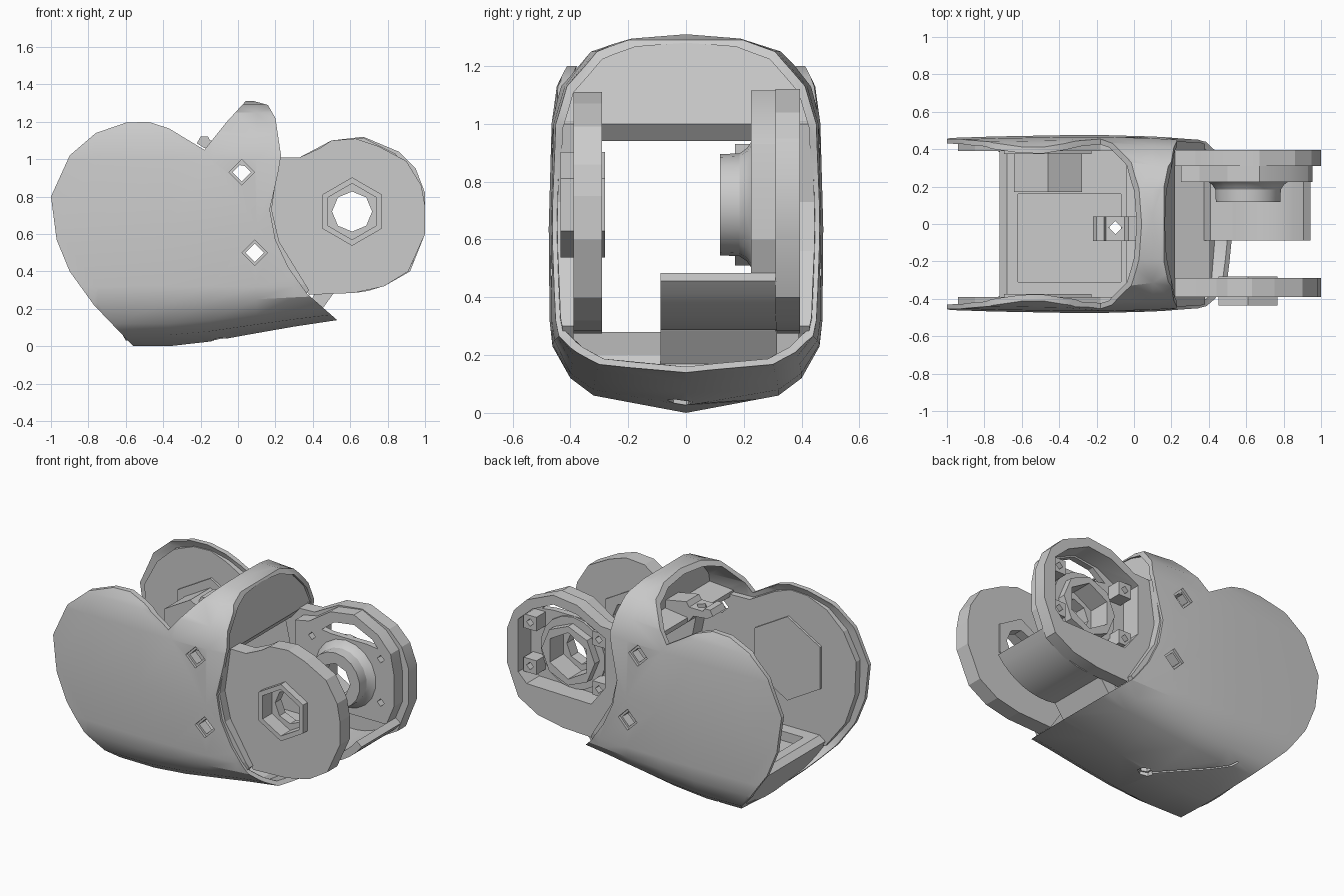
import bpy, bmesh
from math import sin, cos, radians, pi

if "Cube" in bpy.data.objects:
    bpy.data.objects.remove(bpy.data.objects["Cube"])


def make(name, verts, faces):
    me = bpy.data.meshes.new(name)
    me.from_pydata(verts, [], faces)
    bm = bmesh.new()
    bm.from_mesh(me)
    bmesh.ops.recalc_face_normals(bm, faces=bm.faces)
    bm.to_mesh(me)
    bm.free()
    ob = bpy.data.objects.new(name, me)
    bpy.context.scene.collection.objects.link(ob)
    return ob


def loft(name, loops):
    n = len(loops[0])
    faces = [list(range(n)), list(range((len(loops) - 1) * n, len(loops) * n))]
    for s in range(len(loops) - 1):
        for i in range(n):
            j = (i + 1) % n
            faces.append([s * n + i, s * n + j, s * n + n + j, s * n + n + i])
    return make(name, [v for l in loops for v in l], faces)


def prism(name, pts, y0, y1):
    return loft(name, [[(x, y, z) for x, z in pts] for y in (y0, y1)])


def box(name, x0, x1, y0, y1, z0, z1):
    return prism(name, [(x0, z0), (x1, z0), (x1, z1), (x0, z1)], y0, y1)


def ngon(cx, cz, r, n):
    return [(cx + r * cos(pi / 2 + 2 * pi * i / n), cz + r * sin(pi / 2 + 2 * pi * i / n)) for i in range(n)]


def boolean(ob, tool, op='DIFFERENCE'):
    m = ob.modifiers.new("cut", 'BOOLEAN')
    m.object, m.operation, m.solver = tool, op, 'EXACT'
    bpy.context.view_layer.objects.active = ob
    bpy.ops.object.modifier_apply(modifier=m.name)
    bpy.data.objects.remove(tool)


def smooth(ob, angle=30):
    bpy.ops.object.select_all(action='DESELECT')
    ob.select_set(True)
    bpy.context.view_layer.objects.active = ob
    bpy.ops.object.shade_smooth_by_angle(angle=radians(angle))


def hull(ky, kz):
    """Solid of the rounded body section, lofted along x (top width and keel height vary)."""
    loops = []
    for x, w, s, b in [(-1.1, .39, .96, 0), (-.75, .39, .985, 0), (-.37, .39, 1, 0),
                       (-.15, .345, 1, .025), (.1, .32, .985, .07), (.3, .31, .96, .105), (.6, .3, .93, .15)]:
        half = [(.19, 1.295), (w, 1.25), (.33 + .3 * w, 1.13), (.465, 1.0), (.475, .64), (.472, .32),
                (.462, .23 + .3 * b), (.4, .12 + .7 * b), (.32, .06 + .8 * b)]
        sec = [(0, 1.31)] + half + [(0, b)] + [(-y, z) for y, z in reversed(half)]
        loops.append([(x, y * ky * s, .66 + (z - .66) * kz) for y, z in sec])
    return loft("hull", loops)


HOLES = [(.02, .93), (.09, .5)]
SCREW = (-.1, -.02)


def side_holes(ob, r, y0, y1):
    for x, z in HOLES:
        boolean(ob, prism("cutter", ngon(x, z, r, 4), y0, y1))


def screw_hole(ob, r, n, z0, z1):
    boolean(ob, loft("cutter", [[(SCREW[0] + a, SCREW[1] + b, z) for a, b in ngon(0, 0, r, n)] for z in (z0, z1)]))


# outer shell: hull trimmed to the side outline, then hollowed
outline = [(-1, .8), (-.9, 1.02), (-.76, 1.14), (-.6, 1.195), (-.48, 1.2), (-.37, 1.165), (-.18, 1.05),
           (-.06, 1.2), (.05, 1.32), (.16, 1.29), (.2, 1.22), (.23, 1.02), (.215, .93), (.17, .73),
           (.2, .57), (.27, .42), (.37, .28), (.53, .14), (.53, -.05), (-.51, -.05), (-.56, 0), (-.77, .22),
           (-.9, .4), (-.97, .57)]
shell = prism("outer_shell", outline, -.6, .6)
boolean(shell, hull(1, 1), 'INTERSECT')
boolean(shell, hull(.945, .955))
side_holes(shell, .068, -.6, .6)
screw_hole(shell, .045, 6, -.1, .2)
# thin diagonal slit in the belly
boolean(shell, loft("cutter", [[(-.1, -.02, z), (-.49, .345, z), (-.483, .353, z), (-.093, -.012, z)]
                               for z in (-.1, .2)]))
smooth(shell)

# inner side liners with the left joint bosses
liner = [(-.93, .6), (-.94, .82), (-.85, .99), (-.73, 1.1), (-.59, 1.155), (-.47, 1.16), (-.36, 1.12),
         (-.18, 1.02), (.22, 1.01), (.18, .73), (.22, .56), (.38, .3), (.3, .2), (-.72, .22), (-.86, .4)]
for side, s in (("front", -1), ("back", 1)):
    ob = prism(side + "_liner", liner, *sorted((s * .39, s * .48)))
    boolean(ob, hull(.965, .97), 'INTERSECT')
    side_holes(ob, .05, -.6, .6)
    prism(side + "_joint_pad", ngon(-.46, .72, .27, 6), *sorted((s * .375, s * .42)))
prism("back_joint_boss", ngon(-.46, .72, .21, 6), .17, .41)

# floor with sunken tray
floor = prism("floor", [(-.72, .25), (-.68, .28), (.2, .28), (.4, .2), (.44, .15), (-.3, .03), (-.6, .03)], -.5, .5)
boolean(floor, hull(.96, .97), 'INTERSECT')
boolean(floor, box("cutter", -.62, -.07, -.31, .16, .22, .4))
screw_hole(floor, .035, 6, -.1, .5)

# hood bulkhead: front wall plus short ledge, and the screw tab behind it
wall = prism("hood_bulkhead", [(.13, 1.32), (.16, 1.29), (.22, 1.0), (.17, .94), (.0, .97), (-.04, 1.0),
                               (-.04, 1.03), (.12, 1.05), (.1, 1.32)], -.5, .5)
boolean(wall, hull(.96, .97), 'INTERSECT')
tab = prism("hood_screw_tab", [(-.22, 1.085), (-.2, 1.12), (-.16, 1.12), (-.15, 1.1), (-.05, 1.1), (-.03, 1.13),
                               (.13, 1.1), (.13, 1.0), (-.04, 1.0), (-.08, 1.05), (-.18, 1.06)], -.09, .04)
screw_hole(tab, .035, 4, .9, 1.3)

# front ring plate with hexagonal bearing seat
HX, HZ = .61, .72
plate = prism("front_ring_plate", [(.1, 1.01), (.33, 1.01), (.44, 1.06), (.5, 1.1), (.63, 1.11), (.75, 1.07),
                                   (.9, .99), (.98, .86), (1, .75), (1, .6), (.91, .4), (.78, .32), (.62, .285),
                                   (.38, .275), (.2, .55), (.16, .73)], -.39, -.29)
boolean(plate, prism("tool", ngon(HX, HZ, .183, 6), -.435, -.28), 'UNION')
boolean(plate, prism("cutter", ngon(HX, HZ, .15, 6), -.5, -.34))
boolean(plate, prism("cutter", ngon(HX, HZ, .107, 8), -.6, 0))

# back frame plate: pocketed from behind, stepped at the inner edge
frame = prism("back_frame_plate", [(.1, 1.0), (.33, 1.01), (.5, 1.1), (.67, 1.12), (.86, 1.04), (.95, .95),
                                   (1, .82), (1, .6), (.92, .4), (.78, .32), (.6, .285), (.38, .275),
                                   (.2, .55), (.16, .73)], .31, .395)
boolean(frame, prism("tool", [(.25, .97), (.35, .99), (.5, 1.09), (.67, 1.115), (.84, 1.03), (.93, .93),
                              (.955, .8), (.955, .6), (.9, .47), (.36, .47), (.25, .6)], .225, .36), 'UNION')
boolean(frame, prism("cutter", [(.3, .94), (.5, 1.04), (.67, 1.06), (.82, .99), (.92, .9), (.92, .56),
                                (.86, .5), (.4, .49), (.3, .62)], .265, .5))
hub = loft("tool", [[(x, y, z) for x, z in ngon(HX, HZ, r, 18)]
                    for y, r in ((.118, .175), (.185, .178), (.21, .195), (.235, .23), (.28, .23))])
boolean(frame, hub, 'UNION')
boolean(frame, prism("tool", ngon(HX, HZ, .19, 8), .25, .33), 'UNION')
boolean(frame, prism("cutter", ngon(HX, HZ, .15, 6), .19, .5))
boolean(frame, prism("cutter", ngon(HX, HZ, .107, 8), 0, .5))
# lightening window and corner screw bosses
boolean(frame, prism("cutter", [(.44, .96), (.53, 1.03), (.67, 1.05), (.8, .99), (.84, .94), (.76, .95),
                                (.5, .95)], .1, .5))
for x, z in ((.37, .9), (.86, .88), (.86, .6), (.37, .58)):
    boolean(frame, box("tool", x - .045, x + .045, .25, .36, z - .045, z + .045), 'UNION')
    boolean(frame, prism("cutter", ngon(x, z, .025, 4), .1, .5))
smooth(frame, 22)

# curved cable guard under the hub
arc = [radians(a) for a in range(-37, -106, -8)]
outer = [(.6 + .43 * cos(a), .715 + .43 * sin(a)) for a in arc] + [(.48, .24), (.43, .17)]
inner = [(.6 + .385 * cos(a), .715 + .385 * sin(a)) for a in arc] + [(.41, .28), (.36, .18)]
smooth(prism("cable_guard", outer + inner[::-1], -.088, .315))
